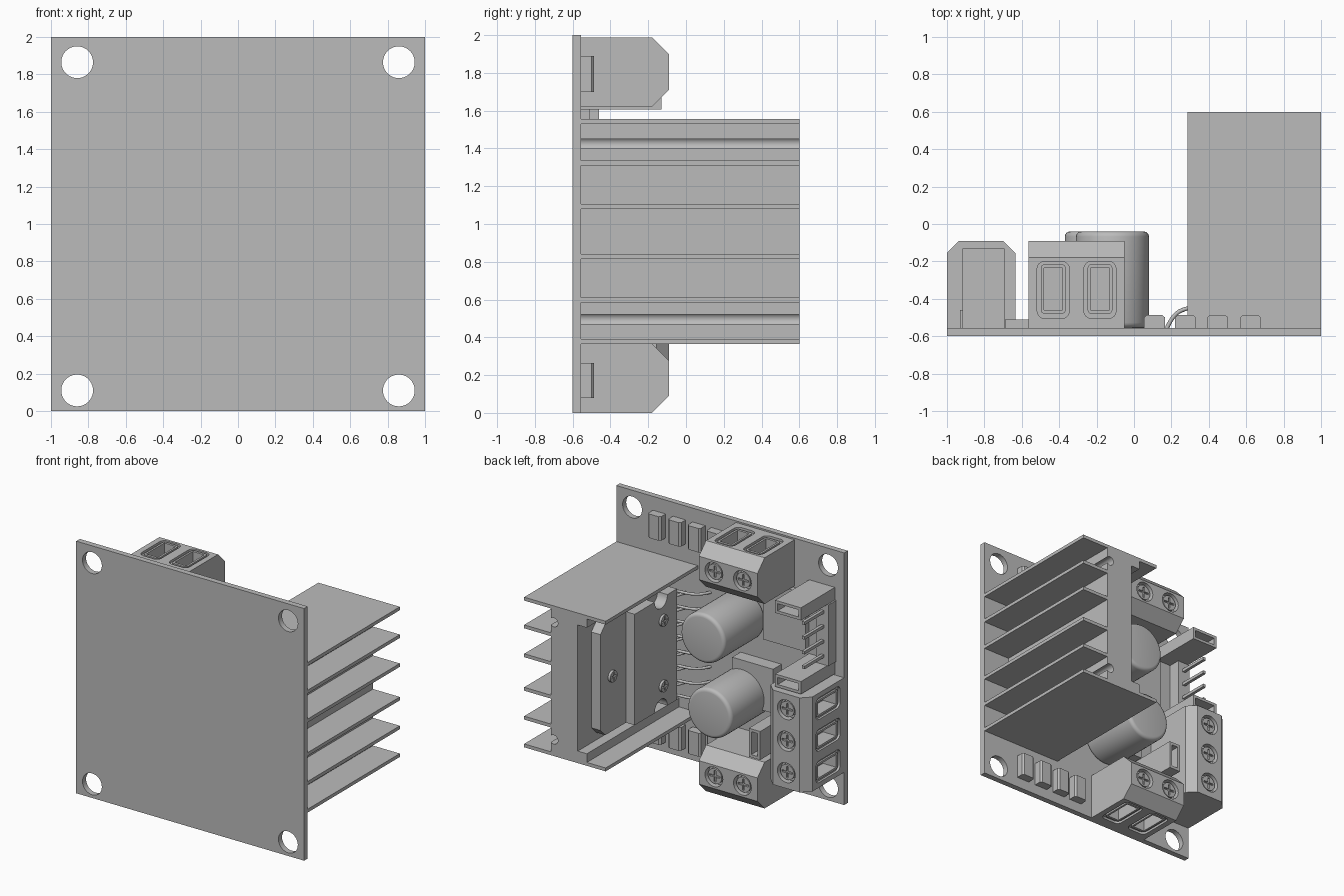
import bpy, bmesh, math
from mathutils import Matrix, Vector

old = bpy.data.objects.get("Cube")
if old:
    bpy.data.objects.remove(old)

grey = bpy.data.materials.new("plain_grey")
grey.use_nodes = True
GREY = (0.5, 0.5, 0.5, 1)
grey.diffuse_color = GREY
grey.node_tree.nodes["Principled BSDF"].inputs["Base Color"].default_value = GREY

FACE = -0.555   # component side of the board
MID = 0.96      # centre height of the heat sink


def prism(name, pts, axis, lo, hi, bevel=0.0, segs=1):
    """Extrude a 2D outline along an axis, optionally bevelling the end rims."""
    place = {"x": lambda p, t: (t, p[0], p[1]),
             "y": lambda p, t: (p[0], t, p[1]),
             "z": lambda p, t: (p[0], p[1], t)}[axis]
    bm = bmesh.new()
    a = [bm.verts.new(place(p, lo)) for p in pts]
    b = [bm.verts.new(place(p, hi)) for p in pts]
    caps = [bm.faces.new(a), bm.faces.new(b)]
    for i in range(len(pts)):
        j = (i + 1) % len(pts)
        bm.faces.new((a[i], a[j], b[j], b[i]))
    bmesh.ops.recalc_face_normals(bm, faces=bm.faces)
    if bevel:
        rims = [e for f in caps for e in f.edges]
        bmesh.ops.bevel(bm, geom=rims, offset=bevel, segments=segs,
                        profile=0.5, affect="EDGES")
    me = bpy.data.meshes.new(name)
    bm.to_mesh(me)
    bm.free()
    me.materials.append(grey)
    ob = bpy.data.objects.new(name, me)
    bpy.context.collection.objects.link(ob)
    return ob


def rect(a0, a1, b0, b1):
    return [(a0, b0), (a1, b0), (a1, b1), (a0, b1)]


def circle(ca, cb, r, n=32):
    return [(ca + r * math.cos(2 * math.pi * i / n),
             cb + r * math.sin(2 * math.pi * i / n)) for i in range(n)]


def round_rect(a0, a1, b0, b1, r, n=4):
    pts = []
    corners = [(a1 - r, b1 - r), (a0 + r, b1 - r), (a0 + r, b0 + r), (a1 - r, b0 + r)]
    for k, (ca, cb) in enumerate(corners):
        for i in range(n + 1):
            t = math.pi / 2 * (k + i / n)
            pts.append((ca + r * math.cos(t), cb + r * math.sin(t)))
    return pts


def box(name, x0, x1, y0, y1, z0, z1):
    return prism(name, rect(x0, x1, y0, y1), "z", z0, z1)


def cut(ob, cutters):
    for c in cutters:
        c.hide_render = True
        m = ob.modifiers.new("cut", "BOOLEAN")
        m.operation, m.object, m.solver = "DIFFERENCE", c, "EXACT"
        bpy.context.view_layer.objects.active = ob
        bpy.ops.object.modifier_apply(modifier=m.name)
        bpy.data.objects.remove(c)
    return ob


def smooth(ob):
    bpy.ops.object.select_all(action="DESELECT")
    ob.select_set(True)
    bpy.context.view_layer.objects.active = ob
    bpy.ops.object.shade_smooth_by_angle(angle=math.radians(35))


def screw(name, x, z, y0, y1, r):
    """Cross-slotted screw head facing +y."""
    head = prism(name, circle(x, z, r, 24), "y", y0, y1)
    s, w, d = r * 0.75, r * 0.13, y1 - 0.015
    cut(head, [box("slot", x - s, x + s, d, 1, z - w, z + w),
               box("slot", x - w, x + w, d, 1, z - s, z + s)])
    smooth(head)
    return head


# Circuit board with corner holes
board = box("circuit_board", -1, 1, -0.6, FACE, 0, 2)
cut(board, [prism("hole", circle(x, z, 0.085, 40), "y", -1, 0)
            for x in (-0.86, 0.86) for z in (0.11, 1.865)])
smooth(board)

# Heat sink: spine with screw channels, lips and six fins
spine = box("heat_sink_spine", 0.53, 0.765, FACE, 0.6, 0.38, 1.54)
cut(spine, [prism("channel", circle(0.74, MID + s * 0.465, 0.036, 20), "y", -1, 1)
            for s in (-1, 1)])
smooth(spine)
for side, s in (("upper", 1), ("lower", -1)):
    z0, z1 = sorted((MID + s * 0.5, MID + s * 0.575))
    box(side + "_spine_lip", 0.45, 0.53, FACE, 0.6, z0, z1)
for i, h in enumerate((0.582, 0.362, 0.133)):
    inner = 0.285 if i == 0 else 0.76
    for side, s in (("upper", 1), ("lower", -1)):
        z = MID + s * h
        box(f"{side}_fin_{i + 1}", inner, 1, FACE, 0.6, z - 0.0135, z + 0.0135)

# Driver chip: notched body, metal tab, screws
body = box("chip_body", 0.373, 0.53, -0.42, 0.11, MID - 0.44, MID + 0.44)
cut(body, [prism("notch", circle(-0.22, MID + s * 0.44, 0.08), "x", 0, 0.46) for s in (-1, 1)])
smooth(body)
tab_outline = [(0.1, MID - 0.44), (0.37, MID - 0.44), (0.43, MID - 0.38),
               (0.43, MID + 0.38), (0.37, MID + 0.44), (0.1, MID + 0.44)]
prism("chip_tab", tab_outline, "x", 0.45, 0.531)
for name, x, y, z in (("tab_screw", 0.45, 0.29, MID),
                      ("upper_chip_screw", 0.373, -0.24, MID + 0.26),
                      ("lower_chip_screw", 0.373, -0.24, MID - 0.26)):
    s = screw(name, 0, 0, 0, 0.02, 0.045)
    s.matrix_world = Matrix.Translation((x, y, z)) @ Matrix.Rotation(math.pi / 2, 4, "Z")

# Bent chip leads, long and short alternating
curve = bpy.data.curves.new("chip_leads", "CURVE")
curve.dimensions = "3D"
curve.bevel_depth, curve.bevel_resolution, curve.resolution_u = 0.011, 2, 5
for i in range(15):
    z = MID + (i - 7) * 0.059
    if i % 2 == 0:
        path = [(0.44, -0.41), (0.4, -0.44), (0.29, -0.445), (0.205, -0.485), (0.17, -0.57)]
    else:
        path = [(0.44, -0.41), (0.43, -0.46), (0.4, -0.5), (0.39, -0.57)]
    sp = curve.splines.new("NURBS")
    sp.points.add(len(path) - 1)
    for p, (x, y) in zip(sp.points, path):
        p.co = (x, y, z, 1)
    sp.order_u, sp.use_endpoint_u = 3, True
curve.materials.append(grey)
bpy.context.collection.objects.link(bpy.data.objects.new("chip_leads", curve))

# Capacitors
for name, x, z in (("upper_capacitor", -0.115, 1.28), ("lower_capacitor", -0.175, 0.7)):
    smooth(prism(name, circle(x, z, 0.195, 48), "y", FACE, -0.04, 0.028, 4))


def terminal(name, n, half, c, x, z, turn):
    """Screw terminal: wire openings face local +z, screws face +y."""
    h, top = 0.183, -0.09
    outline = [(FACE, -h), (top - c, -h), (top, c - h), (top, h - c), (top - c, h), (FACE, h)]
    block = prism(name, outline, "x", -half, half)
    parts, cutters = [block], []
    for i in range(n):
        u = (i - (n - 1) / 2) * 0.25
        cutters += [
            prism("rim", round_rect(u - 0.086, u + 0.086, -0.505, -0.2, 0.04), "z", h - 0.018, 1),
            prism("mouth", rect(u - 0.05, u + 0.05, -0.46, -0.235), "z", h - 0.12, 1),
            prism("well", circle(u, 0, 0.078), "y", top - 0.05, 1)]
        parts.append(screw(f"{name}_screw_{i + 1}", u, 0, top - 0.06, top - 0.012, 0.06))
        # Raised collar around each mouth
        collar = prism(f"{name}_collar_{i + 1}",
                       round_rect(u - 0.066, u + 0.066, -0.48, -0.215, 0.02),
                       "z", h - 0.03, h - 0.004)
        cut(collar, [prism("mouth", rect(u - 0.05, u + 0.05, -0.46, -0.235), "z", 0, 1)])
        parts.append(collar)
    cut(block, cutters)
    smooth(block)
    for p in parts:
        p.matrix_world = Matrix.Translation((x, 0, z)) @ Matrix.Rotation(turn, 4, "Y")


terminal("upper_terminal", 2, 0.257, 0.09, -0.307, 1.805, 0)
terminal("lower_terminal", 2, 0.257, 0.09, -0.307, 0.183, math.pi)
terminal("side_terminal", 3, 0.375, 0.065, -0.817, 0.635, -math.pi / 2)


def jumper(name, x, z, hx, hz):
    ob = box(name, x - hx, x + hx, FACE, -0.13, z - hz, z + hz)
    t = 0.022
    cut(ob, [box("pocket", x - hx + t, x + hx - t, -0.25, 0, z - hz + t, z + hz - t)])


# Jumpers and the control pin header between two of them
jumper("upper_jumper", -0.805, 1.655, 0.113, 0.05)
jumper("middle_jumper", -0.805, 1.07, 0.113, 0.05)
jumper("lower_jumper", -0.51, 0.515, 0.05, 0.113)
box("pin_header_base", -0.93, -0.82, FACE, -0.46, 1.12, 1.605)
for i in range(4):
    z = 1.187 + i * 0.117
    box(f"control_pin_{i + 1}", -0.887, -0.863, FACE, -0.22, z - 0.012, z + 0.012)

# Flat parts under the capacitors
box("logic_plate", -0.69, -0.32, FACE, -0.51, 1.15, 1.61)
box("regulator", -0.45, -0.09, FACE, -0.45, 0.62, 0.97)

# Rows of small diodes along the upper and lower edges
for row, z0, z1 in (("upper", 1.7, 1.89), ("lower", 0.08, 0.265)):
    for i, x in enumerate((0.11, 0.275, 0.447, 0.623)):
        outline = [(x - 0.056, FACE), (x + 0.056, FACE), (x + 0.056, -0.5),
                   (x + 0.042, -0.487), (x - 0.042, -0.487), (x - 0.056, -0.5)]
        prism(f"{row}_diode_{i + 1}", outline, "z", z0, z1)
